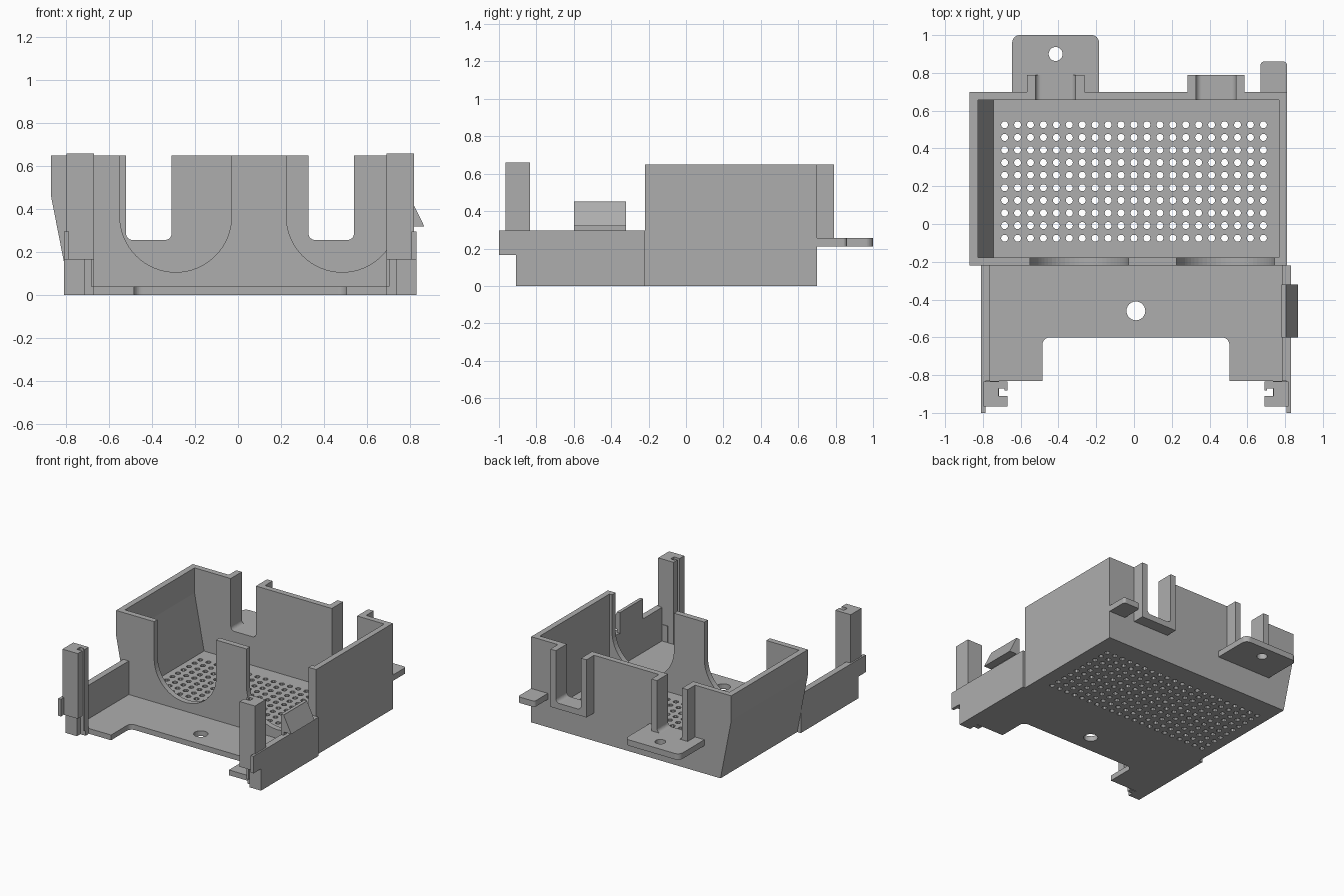
import bpy
from math import sin, cos, pi
from mathutils import Matrix

cube = bpy.data.objects.get("Cube")
if cube:
    bpy.data.objects.remove(cube, do_unlink=True)

GREY = (0.42, 0.42, 0.42, 1)
mat = bpy.data.materials.new("grey plastic")
mat.use_nodes = True
mat.diffuse_color = GREY
mat.node_tree.nodes["Principled BSDF"].inputs["Base Color"].default_value = GREY

# Extrusion planes: local x, y, z of the profile mapped to world axes
PLANES = {
    "xy": Matrix.Identity(4),
    "xz": Matrix(((1, 0, 0, 0), (0, 0, -1, 0), (0, 1, 0, 0), (0, 0, 0, 1))),
    "yz": Matrix(((0, 0, 1, 0), (1, 0, 0, 0), (0, 1, 0, 0), (0, 0, 0, 1))),
}


def arc(cx, cy, r, start, end, n=8):
    """Points on an arc, angles in quarter turns."""
    angles = [(start + (end - start) * i / n) * pi / 2 for i in range(n + 1)]
    return [(cx + r * cos(a), cy + r * sin(a)) for a in angles]


def circle(cx, cy, r, n):
    return arc(cx, cy, r, 0, 4, n)[:-1]


def extrude(name, plane, lo, hi, *loops):
    """Extrude an outline with optional holes between two depths."""
    curve = bpy.data.curves.new(name, "CURVE")
    curve.dimensions = "2D"
    curve.fill_mode = "BOTH"
    curve.extrude = (hi - lo) / 2
    for loop in loops:
        spline = curve.splines.new("POLY")
        spline.points.add(len(loop) - 1)
        for point, (u, v) in zip(spline.points, loop):
            point.co = (u, v, 0, 1)
        spline.use_cyclic_u = True
    temp = bpy.data.objects.new(name + "_profile", curve)
    bpy.context.collection.objects.link(temp)
    bpy.context.view_layer.update()
    graph = bpy.context.evaluated_depsgraph_get()
    mesh = bpy.data.meshes.new_from_object(temp.evaluated_get(graph))
    bpy.data.objects.remove(temp, do_unlink=True)
    mid = (lo + hi) / 2
    if plane == "xz":
        mid = -mid
    mesh.transform(PLANES[plane] @ Matrix.Translation((0, 0, mid)))
    mesh.materials.clear()
    mesh.materials.append(mat)
    for face in mesh.polygons:
        face.use_smooth = False
        face.material_index = 0
    obj = bpy.data.objects.new(name, mesh)
    bpy.context.collection.objects.link(obj)
    return obj


def rect(u0, u1, v0, v1):
    return [(u0, v0), (u1, v0), (u1, v1), (u0, v1)]


def box(name, x0, x1, y0, y1, z0, z1):
    return extrude(name, "xy", z0, z1, rect(x0, x1, y0, y1))


TOP, FLOOR = 0.65, 0.04
FRONT, BACK, WALL = -0.22, 0.70, 0.043

# Perforated floor of the tray
vents = [circle(-0.685 + 0.0685 * i, -0.075 + 0.0667 * j, 0.019, 10)
         for i in range(21) for j in range(10)]
extrude("vented_floor", "xy", 0, FLOOR, rect(-0.775, 0.81, FRONT, BACK), *vents)

# Front shelf with a wide notch and a screw hole
shelf = [(-0.81, FRONT), (-0.81, -0.83), (-0.485, -0.83)]
shelf += arc(-0.445, -0.64, 0.04, 2, 1) + arc(0.465, -0.64, 0.04, 1, 0)
shelf += [(0.505, -0.83), (0.83, -0.83), (0.83, FRONT)]
extrude("front_shelf", "xy", 0, FLOOR, shelf, circle(0.01, -0.46, 0.05, 24))

# Side walls, the right one leaning inward at the bottom
box("left_wall", 0.767, 0.81, FRONT, BACK, 0, TOP)
extrude("right_wall", "xz", FRONT, BACK,
        [(-0.87, TOP), (-0.87, 0.46), (-0.78, 0), (-0.735, 0),
         (-0.745, FLOOR), (-0.825, 0.46), (-0.825, TOP)])

wall_base = [(-0.87, TOP), (-0.87, 0.46), (-0.78, 0), (0.81, 0), (0.81, TOP)]

# Front wall with two round-bottomed openings
front = list(wall_base)
for cx in (0.485, -0.29):
    front += [(cx + 0.26, TOP)] + arc(cx, 0.367, 0.26, 0, -2, 32) + [(cx - 0.26, TOP)]
extrude("front_wall", "xz", FRONT, FRONT + WALL, front)


def slot(cx):
    """Round-cornered slot outline from its right top to its left top."""
    return ([(cx + 0.106, TOP)] + arc(cx + 0.076, 0.287, 0.03, 0, -1)
            + arc(cx - 0.076, 0.287, 0.03, -1, -2) + [(cx - 0.106, TOP)])


# Back wall with two slots, each framed by a projecting channel
SLOTS = {"left": 0.434, "right": -0.415}
back = list(wall_base)
for side, cx in SLOTS.items():
    back += slot(cx)
    frame = [(cx - 0.152, TOP), (cx - 0.152, 0.212), (cx + 0.152, 0.212), (cx + 0.152, TOP)]
    extrude(side + "_slot_channel", "xz", BACK, 0.79, frame + slot(cx))
extrude("back_wall", "xz", BACK - WALL, BACK, back)


# Mounting tabs behind the back wall
def tab(x0, x1, y1, r):
    return ([(x0, BACK), (x1, BACK)] + arc(x1 - r, y1 - r, r, 0, 1)
            + arc(x0 + r, y1 - r, r, 1, 2))


extrude("screw_tab", "xy", 0.212, 0.257, tab(-0.645, -0.185, 1.0, 0.04),
        circle(-0.415, 0.90, 0.037, 24))
extrude("small_tab", "xy", 0.212, 0.257, tab(0.67, 0.81, 0.86, 0.02))

# Side arms with slotted posts at the front
for side, s, outer in (("left", 1, 0.83), ("right", -1, 0.81)):
    def span(a, b):
        """X range between two depths inward from the arm's outer face."""
        return sorted((s * (outer - a), s * (outer - b)))

    box(side + "_arm", *span(0, 0.047), -0.83, FRONT, 0, 0.295)
    box(side + "_arm_tip", *span(0, 0.023), -1.0, -0.83, 0.165, 0.295)
    box(side + "_foot", *span(0, 0.095), -0.91, -0.83, 0, 0.165)
    box(side + "_post_rear", *span(0.012, 0.14), -0.87, -0.835, 0, 0.66)
    box(side + "_post_core", *span(0.012, 0.092), -0.91, -0.87, 0.165, 0.66)
    box(side + "_post_lip", *span(0.125, 0.14), -0.882, -0.87, 0.04, 0.66)
    box(side + "_post_front", *span(0.012, 0.14), -0.965, -0.91, 0.165, 0.66)

# Snap catch on the left arm
extrude("snap_catch", "yz", 0.78, 0.805, rect(-0.60, -0.32, 0.29, 0.45))
extrude("snap_wedge", "xz", -0.60, -0.32,
        [(0.80, 0.32), (0.867, 0.32), (0.803, 0.45), (0.80, 0.45)])
